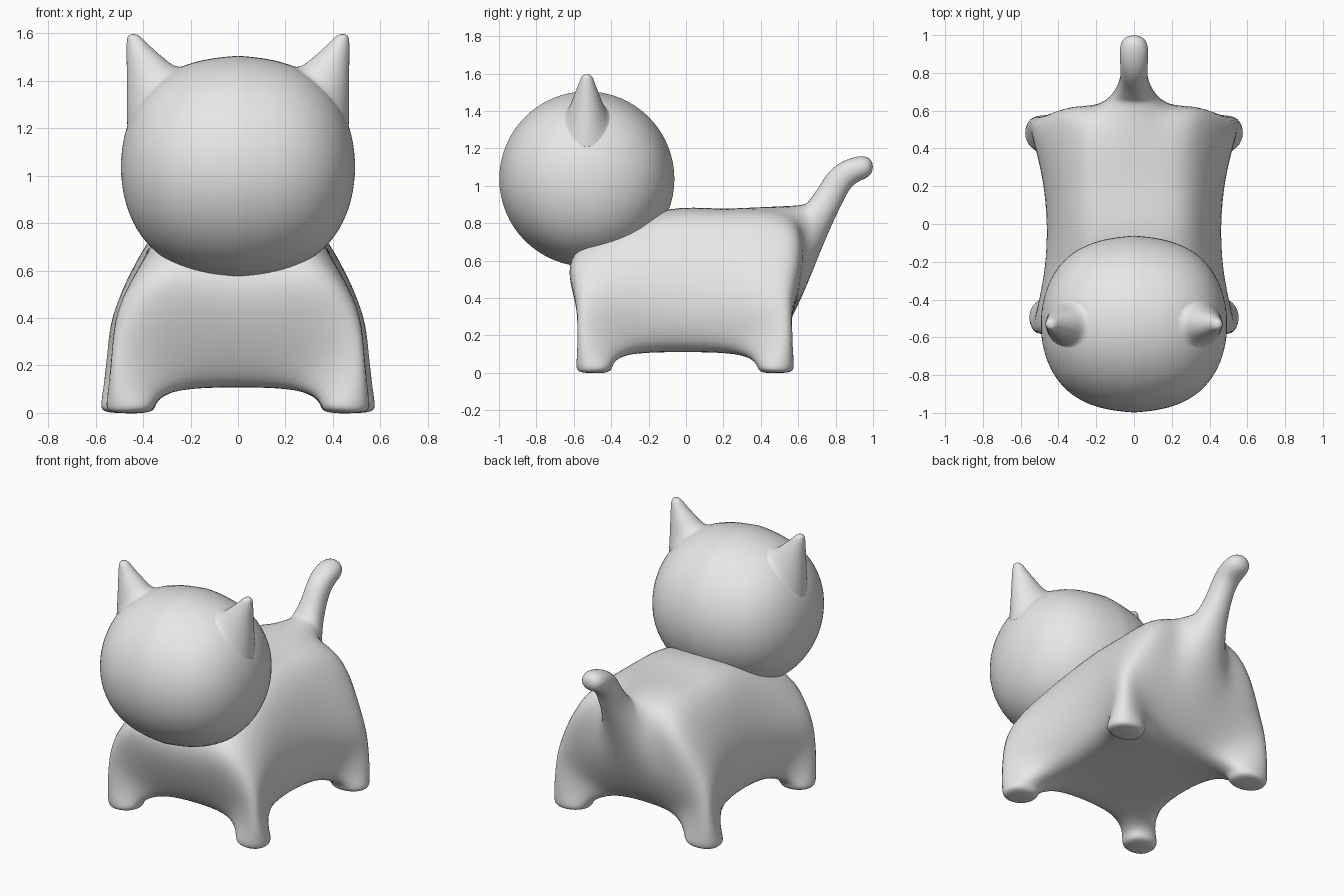
import bpy
import bmesh
from math import sin, cos, pi
from mathutils import Vector

default = bpy.data.objects.get("Cube")
if default:
    bpy.data.objects.remove(default, do_unlink=True)

GREY = (0.8, 0.8, 0.8, 1.0)
grey = bpy.data.materials.new("plain grey")
grey.use_nodes = True
grey.diffuse_color = GREY
grey.node_tree.nodes["Principled BSDF"].inputs["Base Color"].default_value = GREY


def finish(bm, name, levels=0):
    """Turn a bmesh into a smooth grey object, optionally subdivided."""
    bmesh.ops.recalc_face_normals(bm, faces=bm.faces)
    mesh = bpy.data.meshes.new(name)
    bm.to_mesh(mesh)
    bm.free()
    mesh.materials.append(grey)
    mesh.shade_smooth()
    obj = bpy.data.objects.new(name, mesh)
    bpy.context.scene.collection.objects.link(obj)
    if levels:
        sub = obj.modifiers.new("Smooth", 'SUBSURF')
        sub.levels = sub.render_levels = levels
    return obj


def fit_cage(obj, rounds=5, strength=0.8):
    """Push the cage outward until the subdivided surface meets its first points."""
    goal = [v.co.copy() for v in obj.data.vertices]
    for _ in range(rounds):
        obj.data.update()
        bpy.context.view_layer.update()
        smooth = obj.evaluated_get(bpy.context.evaluated_depsgraph_get()).data
        now = [smooth.vertices[i].co.copy() for i in range(len(goal))]
        for vert, target, at in zip(obj.data.vertices, goal, now):
            vert.co += (target - at) * strength
    obj.data.update()


# Body: levels of a block from feet to back, rows run front to rear,
# each row giving an outer and an inner point
LEVELS = [
    # feet
    [((.527, -.56, .05), (.375, -.557, .05)),
     ((.522, -.415, .05), (.365, -.41, .05)),
     ((.54, .4, .05), (.365, .4, .05)),
     ((.545, .55, .05), (.375, .547, .05))],
    # belly and upper legs
    [((.525, -.575, .28), (.24, -.49, .15)),
     ((.435, -.27, .16), (.23, -.29, .106)),
     ((.445, .25, .16), (.23, .26, .106)),
     ((.542, .56, .28), (.22, .48, .15))],
    # flanks
    [((.47, -.565, .48), (.18, -.6, .43)),
     ((.465, -.22, .45), (.18, -.12, 0)),
     ((.475, .22, .45), (.18, .2, 0)),
     ((.485, .55, .48), (.19, .61, .43))],
    # back
    [((.33, -.535, .665), (.13, -.545, .685)),
     ((.33, -.16, .76), (.14, -.13, .86)),
     ((.34, .2, .77), (.14, .2, .868)),
     ((.33, .555, .76), (.15, .585, .845))],
]


def body_point(i, j, k):
    x, y, z = LEVELS[k][j][0 if i in (0, 3) else 1]
    return Vector((x if i > 1 else -x, y, z))


bm = bmesh.new()
verts = {}


def corner(key):
    if key not in verts:
        verts[key] = bm.verts.new(body_point(*key))
    return verts[key]


cells = {(i, j, k) for i in range(3) for j in range(3) for k in range(3)
         if k or (i != 1 and j != 1)}
tail_cell, feet = (1, 2, 2), []
for cell in sorted(cells):
    for axis in range(3):
        for side in (0, 1):
            beyond = list(cell)
            beyond[axis] += 2 * side - 1
            if tuple(beyond) in cells:
                continue
            if cell == tail_cell and axis == 1:
                continue
            u, v = [a for a in range(3) if a != axis]
            loop = []
            for du, dv in ((0, 0), (1, 0), (1, 1), (0, 1)):
                key = list(cell)
                key[axis] += side
                key[u] += du
                key[v] += dv
                loop.append(corner(tuple(key)))
            face = bm.faces.new(loop)
            if axis == 2 and cell[2] == 0:
                feet.append(face)

# Tail: rings grown from the open cell, as half width, lower y z, upper y z
ring = [corner(key) for key in ((1, 3, 2), (2, 3, 2), (2, 3, 3), (1, 3, 3))]
for w, ly, lz, uy, uz in ((.078, .725, .72, .668, .89), (.054, .812, .905, .73, .985),
                          (.053, .89, 1.025, .822, 1.1), (.047, .978, 1.068, .962, 1.145)):
    new = [bm.verts.new(co) for co in ((-w, ly, lz), (w, ly, lz), (w, uy, uz), (-w, uy, uz))]
    for n in range(4):
        m = (n + 1) % 4
        bm.faces.new((ring[n], ring[m], new[m], new[n]))
    ring = new
bm.faces.new(ring)

# Flat soles
bmesh.ops.recalc_face_normals(bm, faces=bm.faces)
bmesh.ops.inset_individual(bm, faces=feet, thickness=.03)
for face in feet:
    for v in face.verts:
        v.co.z = .005

body = finish(bm, "body_with_tail", 3)
fit_cage(body)

# Head: round about the sideways axis, with a faint ridge down the middle
HEAD = Vector((0, -.53, 1.037))
HALF_WIDTH = .493


def head_radius(x):
    t = min(abs(x) / HALF_WIDTH, 1)
    return .468 * (1 - t ** 2.7) ** .5 - .012 * sin(pi * t)


bm = bmesh.new()
bmesh.ops.create_uvsphere(bm, u_segments=64, v_segments=48, radius=1)
for v in bm.verts:
    x = v.co.z * HALF_WIDTH
    around = Vector((0, v.co.x, v.co.y))
    if around.length > 1e-4:
        around.normalize()
    v.co = HEAD + around * head_radius(x) + Vector((x, 0, 0))
finish(bm, "head")

# Ears: stacked ovals, as height, inner x, outer x, half depth;
# ovals without a height lie on the head, so that the ear flares out of it
EAR = [(None, .17, .468, .155), (None, .21, .468, .135), (None, .255, .469, .112),
       (1.485, .3, .47, .07), (1.535, .36, .471, .048), (1.575, .4, .469, .034),
       (1.597, .422, .462, .02)]
SIDES = 20
for name, side in (("left_ear", 1), ("right_ear", -1)):
    bm = bmesh.new()
    rings = []
    for height, inner, outer, depth in EAR:
        mid, half = (inner + outer) / 2, (outer - inner) / 2
        ring = []
        for n in range(SIDES):
            angle = 2 * pi * n / SIDES
            x, y, z = mid + half * cos(angle), depth * sin(angle), height
            if height is None:
                z = HEAD.z + max(head_radius(x) ** 2 - y * y, 0) ** .5
            ring.append(bm.verts.new((side * x, HEAD.y + y, z)))
        rings.append(ring)
    for low, high in zip(rings, rings[1:]):
        for n in range(SIDES):
            m = (n + 1) % SIDES
            bm.faces.new((low[n], low[m], high[m], high[n]))
    bm.faces.new(rings[-1])
    finish(bm, name, 2)
